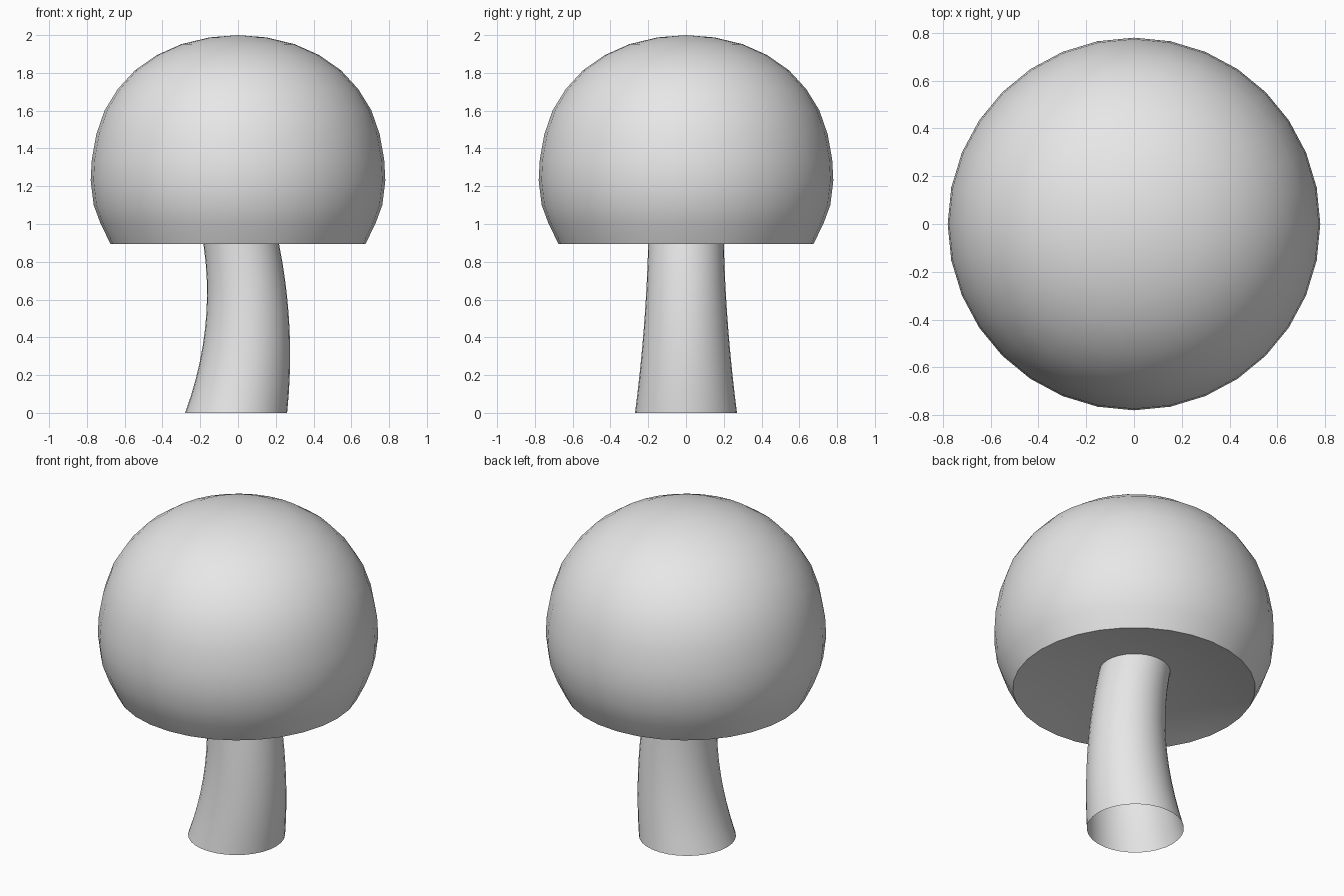
import bpy, bmesh, math

cube = bpy.data.objects.get("Cube")
if cube:
    bpy.data.objects.remove(cube)

SIDES = 32

grey = bpy.data.materials.new("plain grey")
grey.use_nodes = True
grey.diffuse_color = (0.8, 0.8, 0.8, 1)
grey.node_tree.nodes["Principled BSDF"].inputs["Base Color"].default_value = grey.diffuse_color


def lathe(name, rings):
    """Skin horizontal circles given as (centre x, radius, z), top first; zero radius makes a pole."""
    bm = bmesh.new()
    loops = []
    for cx, r, z in rings:
        if r == 0:
            loops.append([bm.verts.new((cx, 0, z))] * SIDES)
        else:
            angles = [math.tau * i / SIDES for i in range(SIDES)]
            loops.append([bm.verts.new((cx + r * math.cos(a), r * math.sin(a), z)) for a in angles])
    for upper, lower in zip(loops, loops[1:]):
        for i in range(SIDES):
            j = (i + 1) % SIDES
            corners = dict.fromkeys((upper[i], lower[i], lower[j], upper[j]))
            bm.faces.new(list(corners))
    mesh = bpy.data.meshes.new(name)
    bm.to_mesh(mesh)
    bm.free()
    mesh.materials.append(grey)
    obj = bpy.data.objects.new(name, mesh)
    bpy.context.collection.objects.link(obj)
    bpy.ops.object.select_all(action="DESELECT")
    obj.select_set(True)
    bpy.context.view_layer.objects.active = obj
    bpy.ops.object.shade_smooth_by_angle(angle=math.radians(40))
    return obj


# Domed cap, closed below by a shallow hollow cone
cap_profile = [
    (0, 2.0), (0.15, 1.988), (0.30, 1.952), (0.43, 1.894), (0.545, 1.814),
    (0.636, 1.715), (0.706, 1.602), (0.75, 1.475), (0.774, 1.342), (0.78, 1.23),
    (0.764, 1.1), (0.727, 1.0), (0.675, 0.895), (0, 1.05),
]
lathe("cap", [(0, r, z) for r, z in cap_profile])

# Bent, tapering stem, an open tube that ends inside the cap
STEPS = 12
stem_rings = []
for i in range(STEPS + 1):
    z = 1.06 * (1 - i / STEPS)
    bend = -0.01 + 0.235 * z - 0.229 * z * z
    radius = 0.27 - 0.13 * z + 0.058 * z * z
    stem_rings.append((bend, radius, z))
lathe("stem", stem_rings)
